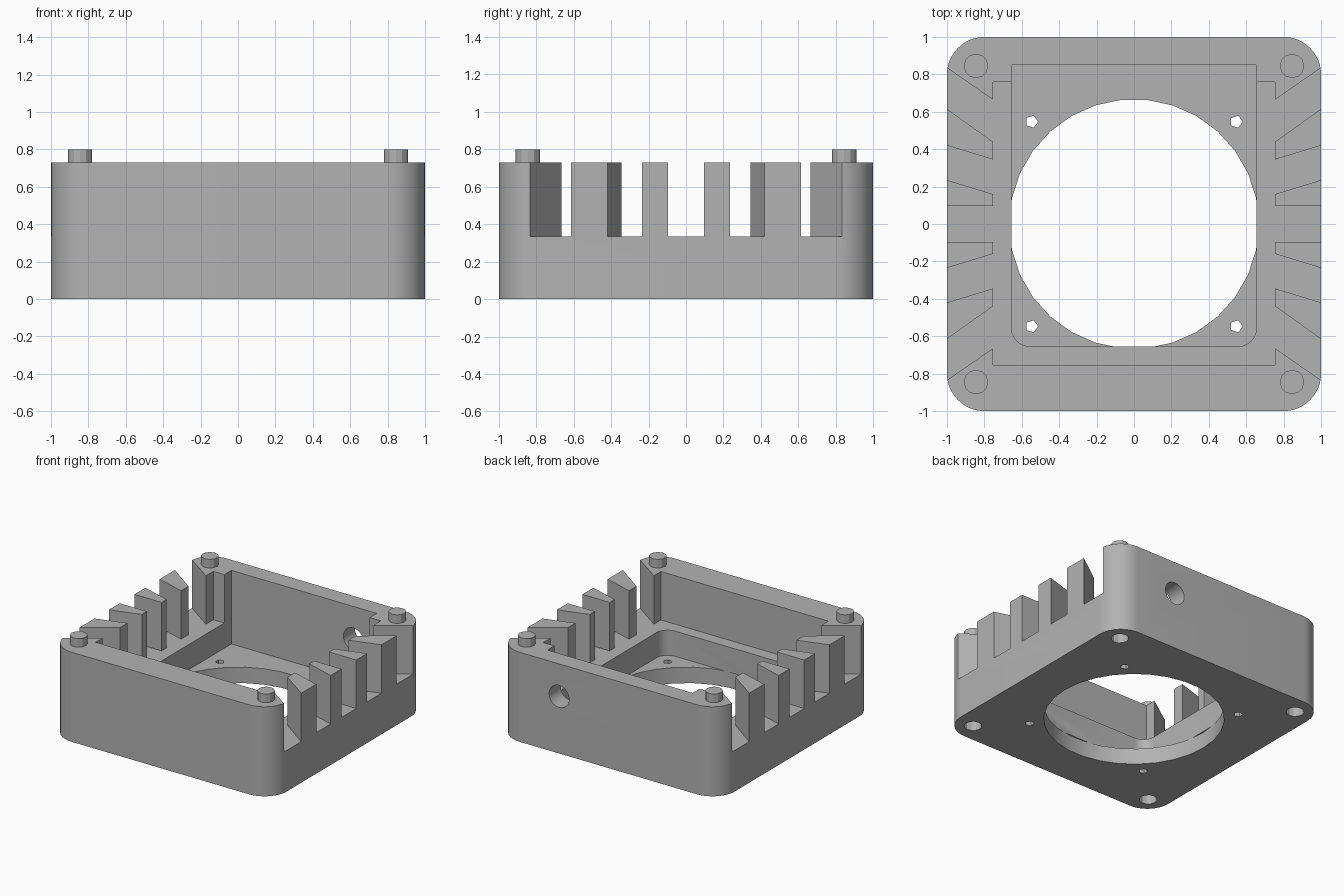
import bpy, bmesh, math
from mathutils import Matrix

if "Cube" in bpy.data.objects:
    bpy.data.objects.remove(bpy.data.objects["Cube"])

grey = bpy.data.materials.new("plain_grey")
grey.use_nodes = True
grey.diffuse_color = (0.45, 0.45, 0.45, 1)
grey.node_tree.nodes["Principled BSDF"].inputs["Base Color"].default_value = grey.diffuse_color

HEIGHT, LEDGE, FLOOR = 0.73, 0.335, 0.13
PEG = 0.845


def prism(name, points, z0, z1):
    """Extrude a plan outline from z0 to z1."""
    bm = bmesh.new()
    face = bm.faces.new([bm.verts.new((x, y, z0)) for x, y in points])
    top = bmesh.ops.extrude_face_region(bm, geom=[face])["geom"]
    bmesh.ops.translate(bm, vec=(0, 0, z1 - z0),
                        verts=[v for v in top if isinstance(v, bmesh.types.BMVert)])
    bmesh.ops.recalc_face_normals(bm, faces=bm.faces)
    mesh = bpy.data.meshes.new(name)
    bm.to_mesh(mesh)
    bm.free()
    mesh.materials.append(grey)
    obj = bpy.data.objects.new(name, mesh)
    bpy.context.collection.objects.link(obj)
    return obj


def arc(cx, cy, r, start, sweep, n):
    angles = [math.radians(start + sweep * i / n) for i in range(n + 1)]
    return [(cx + r * math.cos(a), cy + r * math.sin(a)) for a in angles]


def circle(cx, cy, r, n):
    return arc(cx, cy, r, 0, 360, n)[:-1]


def mirrored(half):
    """Close a right-hand outline with its mirror image."""
    return half + [(-x, y) for x, y in reversed(half)]


def cut(target, cutter):
    cutter.hide_render = True
    mod = target.modifiers.new("cut", "BOOLEAN")
    mod.operation, mod.solver, mod.object = "DIFFERENCE", "EXACT", cutter
    bpy.context.view_layer.objects.active = target
    bpy.ops.object.modifier_apply(modifier=mod.name)
    bpy.data.objects.remove(cutter)


# Outer block with rounded corners
body = prism("housing", mirrored(arc(0.8, -0.8, 0.2, -90, 90, 12)
                                 + arc(0.8, 0.8, 0.2, 0, 90, 12)), 0, HEIGHT)

# Lower pocket, rounded at the front only
pocket = mirrored(arc(0.555, -0.555, 0.1, -90, 90, 8) + [(0.655, 0.85)])
cut(body, prism("pocket_cutter", pocket, FLOOR, 1))

# Upper cavity with flared vents: (inner y, outer y) for both edges of each gap
gaps = [((0.16, 0.235), (0.345, 0.42)), ((0.44, 0.615), (0.665, 0.835))]
edges = [e for gap in gaps for e in gap]
edges = [(-a, -b) for a, b in reversed(edges)] + [(-0.095, -0.095), (0.095, 0.095)] + edges
cavity = [(0.755, -0.755)]
for i, (inner, outer) in enumerate(edges):
    side = [(0.755, inner), (1.049, inner + 1.2 * (outer - inner))]
    cavity += side if i % 2 == 0 else side[::-1]
cavity += [(0.755, 0.76), (0.655, 0.76), (0.655, 0.85)]
cut(body, prism("cavity_cutter", mirrored(cavity), LEDGE, 1))

# Large round opening through the floor
cut(body, prism("opening_cutter", circle(0, 0, 0.667, 30), -0.1, FLOOR + 0.0005))

# Screw holes in the floor and peg sockets underneath
for sx in (-1, 1):
    for sy in (-1, 1):
        cut(body, prism("screw_cutter", circle(sx * 0.547, sy * 0.547, 0.034, 5), -0.1, 0.2))
        cut(body, prism("socket_cutter", circle(sx * PEG, sy * PEG, 0.066, 12), -0.1, 0.085))

# Cable hole through the back wall
cable = prism("cable_cutter", circle(0, 0, 0.09, 24), -0.2, 0.1)
cable.data.transform(Matrix.Translation((0.445, 1, 0.465)) @ Matrix.Rotation(math.pi / 2, 4, "X")
                     @ Matrix.Scale(-1, 4, (0, 0, 1)))
cable.data.flip_normals()
cut(body, cable)

# Stacking pegs on the corners
for sx, side in ((1, "left"), (-1, "right")):
    for sy, end in ((-1, "front"), (1, "back")):
        prism(f"{end}_{side}_peg", circle(sx * PEG, sy * PEG, 0.065, 12), HEIGHT, 0.8)

# Smooth only the rounded corners and the round holes
bpy.ops.object.select_all(action="DESELECT")
body.select_set(True)
bpy.context.view_layer.objects.active = body
bpy.ops.object.shade_smooth_by_angle(angle=math.radians(20))
